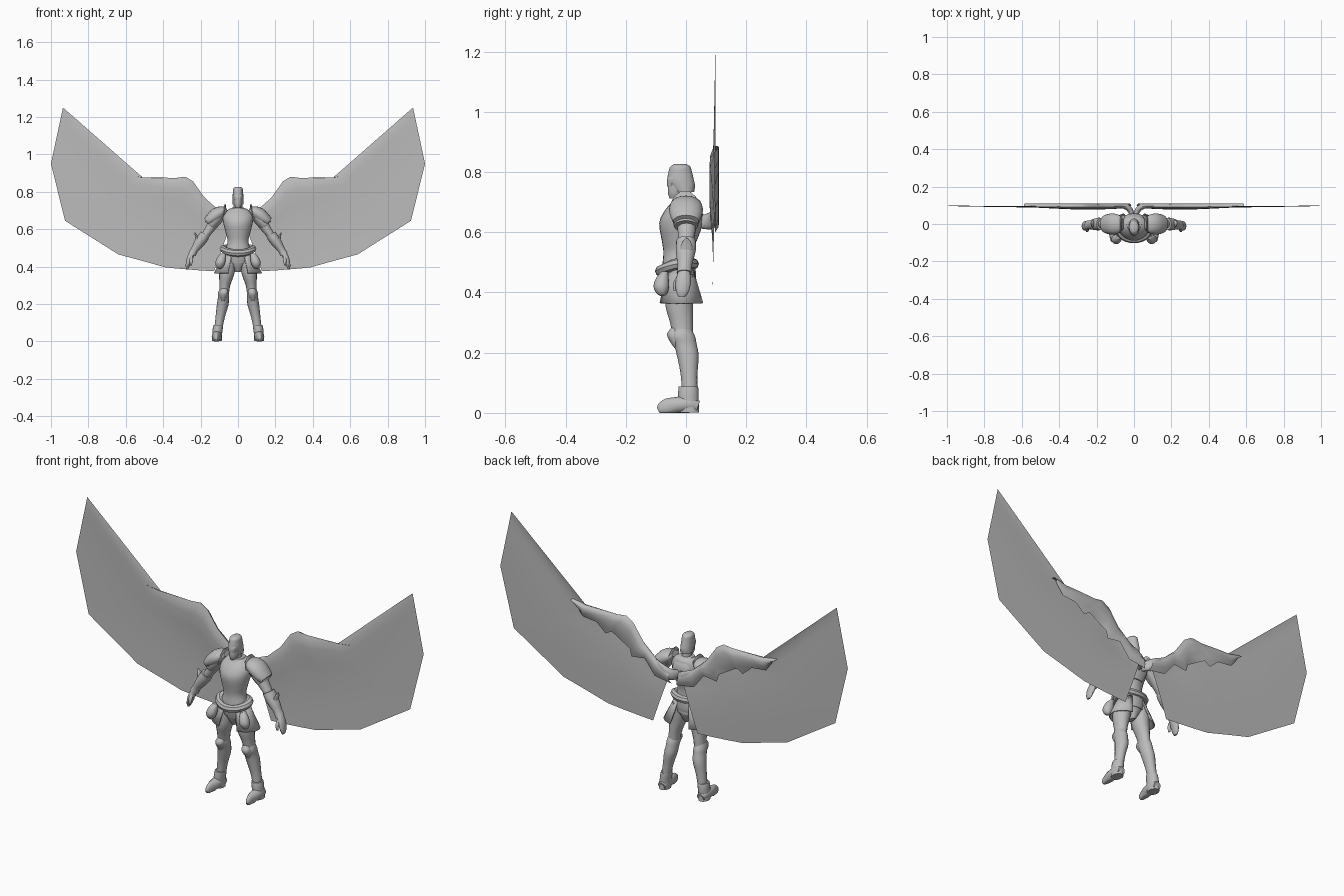
import bpy, bmesh, math
from mathutils import Vector

grey = bpy.data.materials.new("plain grey")
grey.diffuse_color = (0.5, 0.5, 0.5, 1)


def finish(name, bm, mirror=False, angle=40, closed=True):
    if closed:
        bmesh.ops.recalc_face_normals(bm, faces=bm.faces)
    me = bpy.data.meshes.new(name)
    bm.to_mesh(me)
    bm.free()
    me.materials.append(grey)
    ob = bpy.data.objects.new(name, me)
    bpy.context.collection.objects.link(ob)
    if mirror:
        ob.modifiers.new("mirror", 'MIRROR').use_mirror_merge = False
    bpy.ops.object.select_all(action='DESELECT')
    ob.select_set(True)
    bpy.context.view_layer.objects.active = ob
    bpy.ops.object.shade_smooth_by_angle(angle=math.radians(angle))
    return ob


def spline(keys, steps):
    """Catmull-Rom interpolation of tuples."""
    out = []
    for i in range(len(keys) - 1):
        a, b, c, d = (keys[max(i - 1, 0)], keys[i], keys[i + 1],
                      keys[min(i + 2, len(keys) - 1)])
        for k in range(steps):
            t = k / steps
            out.append([0.5 * (2 * q + (r - p) * t + (2 * p - 5 * q + 4 * r - s) * t * t
                               + (3 * q - p - 3 * r + s) * t ** 3)
                        for p, q, r, s in zip(a, b, c, d)])
    return out + [list(keys[-1])]


def loft(name, keys, axis=(0, 1, 0), mirror=False, n=16, steps=3, level=False):
    """Skin of ellipses (x, y, z, radius across, radius along axis)."""
    rings = spline(keys, steps)
    bm, loops = bmesh.new(), []
    ax = Vector(axis)
    for i, (x, y, z, ra, rb) in enumerate(rings):
        tan = Vector(rings[min(i + 1, len(rings) - 1)][:3]) - Vector(rings[max(i - 1, 0)][:3])
        if level:
            tan = Vector((0, 0, 1))
        side = tan.cross(ax).normalized()
        loops.append([bm.verts.new(Vector((x, y, z))
                                   + side * max(ra, .001) * math.cos(2 * math.pi * k / n)
                                   + ax * max(rb, .001) * math.sin(2 * math.pi * k / n))
                      for k in range(n)])
    for a, b in zip(loops, loops[1:]):
        for k in range(n):
            bm.faces.new((a[k], a[(k + 1) % n], b[(k + 1) % n], b[k]))
    bm.faces.new(loops[0])
    bm.faces.new(loops[-1])
    return finish(name, bm, mirror)


def grid(name, rows, mirror=True, angle=40):
    """Open sheet through rows of points."""
    bm = bmesh.new()
    vs = [[bm.verts.new(p) for p in r] for r in rows]
    for a, b in zip(vs, vs[1:]):
        for k in range(len(a) - 1):
            bm.faces.new((a[k], a[k + 1], b[k + 1], b[k]))
    return finish(name, bm, mirror, angle)


# torso: waist, breastplate, shoulders
loft("torso", [(0, -.02, .42, .06, .05), (0, -.025, .47, .072, .055), (0, -.025, .53, .056, .05),
               (0, -.025, .57, .063, .055), (0, -.02, .63, .078, .069), (0, -.012, .67, .08, .06),
               (0, -.002, .70, .06, .045), (0, 0, .715, .03, .03)], level=True, n=24)
loft("back_plate", [(0, .025, .57, .03, .01), (0, .035, .62, .05, .018),
                    (0, .035, .67, .05, .02), (0, .03, .70, .03, .01)], level=True)
loft("collar", [(0, -.005, .685, .05, .045), (0, -.005, .705, .042, .04),
                (0, -.005, .713, .038, .036)], level=True)
loft("neck", [(0, -.005, .69, .024, .026), (0, -.01, .75, .022, .026)], level=True)
loft("pelvis", [(0, -.02, .37, .012, .025), (0, -.02, .40, .035, .04),
                (0, -.02, .44, .07, .052), (0, -.02, .48, .07, .052)], level=True)

# belt: a thick tilted ring, higher at the back
bm = bmesh.new()
ring = []
for i in range(28):
    a = 2 * math.pi * i / 28
    c, s = math.cos(a), math.sin(a)
    ring.append([bm.verts.new(((.078 + .02 * math.cos(b)) * c,
                               -.03 + (.055 + .018 * math.cos(b)) * s,
                               .483 + .012 * s + .012 * c * c + .019 * math.sin(b)))
                 for b in [2 * math.pi * j / 8 for j in range(8)]])
for i in range(28):
    for j in range(8):
        p, q = ring[i], ring[(i + 1) % 28]
        bm.faces.new((p[j], q[j], q[(j + 1) % 8], p[(j + 1) % 8]))
finish("belt", bm)

# hip skirt plates and front pads
rows = []
for z, rx, ry, cy in [(.475, .075, .05, -.02), (.43, .096, .062, -.018), (.365, .128, .08, -.015)]:
    rows.append([(rx * math.cos(math.radians(a)), cy + ry * math.sin(math.radians(a)), z)
                 for a in range(-65, 66, 13)])
skirt = grid("hip_skirt", rows)
skirt.modifiers.new("thickness", 'SOLIDIFY').thickness = .006
loft("hip_pad", [(.08, -.07, .47, .012, .01), (.088, -.078, .45, .022, .02),
                 (.095, -.082, .42, .026, .026), (.098, -.08, .395, .016, .016),
                 (.098, -.078, .388, .004, .004)], level=True, mirror=True)

# head and helmet
loft("face", [(0, -.038, .712, .012, .016), (0, -.032, .73, .02, .028),
              (0, -.022, .76, .024, .038), (0, -.02, .79, .024, .036)], level=True)
loft("helmet", [(0, -.004, .733, .029, .031), (0, -.012, .755, .029, .042),
                (0, -.018, .775, .029, .044), (0, -.019, .80, .027, .039),
                (0, -.019, .817, .025, .034), (0, -.019, .826, .014, .022)], level=True)
loft("visor", [(0, -.05, .752, .016, .013), (0, -.045, .775, .023, .018),
               (0, -.04, .785, .023, .016)], level=True)

# arms
loft("upper_arm", [(.085, 0, .69, .03, .03), (.115, .002, .655, .033, .034),
                   (.145, .002, .61, .026, .03), (.18, 0, .56, .02, .024),
                   (.2, 0, .53, .02, .022)], mirror=True)
loft("gauntlet", [(.176, 0, .574, .027, .032), (.19, 0, .55, .029, .034),
                  (.212, -.002, .52, .026, .03), (.232, -.004, .49, .02, .024),
                  (.246, -.006, .465, .021, .025)], mirror=True)
loft("elbow_guard", [(.232, .002, .582, .002, .003), (.222, .002, .56, .008, .018),
                     (.216, 0, .53, .012, .022), (.226, 0, .505, .006, .012)], mirror=True)
loft("hand", [(.243, -.006, .475, .014, .018), (.255, -.008, .45, .016, .024),
              (.264, -.01, .425, .014, .025), (.27, -.012, .40, .01, .02),
              (.272, -.014, .385, .005, .01)], mirror=True)
loft("thumb", [(.25, -.022, .455, .008, .008), (.25, -.035, .43, .009, .008),
               (.252, -.036, .405, .004, .005)], mirror=True)

# shoulder armour
loft("pauldron", [(.06, 0, .708, .012, .03), (.085, 0, .695, .03, .05),
                  (.115, 0, .677, .037, .056), (.145, 0, .653, .032, .052),
                  (.164, 0, .637, .026, .042)], mirror=True)
loft("pauldron_lower", [(.10, 0, .672, .03, .045), (.13, 0, .645, .036, .046),
                        (.15, 0, .62, .032, .04)], mirror=True)
loft("shoulder_fin", [(.078, -.003, .675, .008, .046), (.071, -.003, .71, .006, .042),
                      (.069, -.003, .735, .003, .016)], level=True, mirror=True)

# legs
loft("thigh", [(.045, -.02, .46, .035, .045), (.056, -.022, .40, .044, .047),
               (.062, -.022, .35, .039, .045), (.07, -.015, .30, .029, .038),
               (.075, -.01, .25, .026, .033)], level=True, mirror=True)
loft("greave", [(.076, -.012, .278, .024, .03), (.077, -.012, .255, .03, .042),
                (.078, -.003, .23, .03, .038), (.083, .006, .19, .031, .036),
                (.095, .01, .13, .025, .028), (.104, .012, .075, .022, .026)],
     level=True, mirror=True)
loft("knee_guard", [(.074, -.034, .288, .012, .01), (.075, -.04, .262, .023, .023),
                    (.078, -.034, .235, .018, .018), (.08, -.028, .215, .008, .01)],
     level=True, mirror=True)
loft("ankle_cuff", [(.105, .008, .088, .026, .032), (.108, .008, .07, .027, .034),
                    (.111, .008, .04, .026, .034), (.113, .01, .001, .026, .034)],
     level=True, mirror=True)
loft("foot", [(.112, .04, .02, .02, .02), (.113, .01, .028, .028, .027),
              (.114, -.03, .026, .027, .025), (.115, -.06, .018, .03, .017),
              (.116, -.083, .012, .022, .011), (.116, -.092, .008, .008, .006)],
     axis=(1, 0, 0), mirror=True).data.transform
foot = bpy.data.objects["foot"]
for v in foot.data.vertices:      # flat sole
    v.co.z = max(v.co.z, 0)

# wing membrane: columns between the leading edge and the trailing edge
top = [(.03, .65), (.107, .705), (.18, .77), (.24, .855), (.28, .88), (.33, .874),
       (.51, .877), (.936, 1.25)]
low = [(.128, .375), (.21, .38), (.30, .387), (.385, .395), (.51, .43), (.64, .465),
       (.925, .645), (1.0, .95)]
bulge = [.008, .015, .018, .02, .02, .018, .008, 0]
rows = []
for t, k in [(0, .4), (.06, .9), (.14, 1), (.28, .6), (.5, .15), (.75, 0), (1, 0)]:
    row = []
    for (x0, z0), (x1, z1), b in zip(top, low, bulge):
        z = z0 + (z1 - z0) * t
        base = .088 + .01 * min(max((z - .4) / .4, 0), 1)
        row.append((x0 + (x1 - x0) * t, base - b * k, z))
    rows.append(row)
grid("wing_membrane", rows, angle=60)

# folded rim behind the leading edge, with a ragged lower border
rim_top = [(.03, .65), (.107, .705), (.15, .74), (.18, .77), (.24, .855), (.28, .88),
           (.33, .874), (.42, .875), (.51, .877), (.59, .888)]
rim_low = [(.014, .60), (.112, .615), (.17, .69), (.245, .68), (.256, .719), (.36, .78),
           (.395, .76), (.446, .805), (.527, .814), (.57, .872)]
rows = []
for t, y in [(0, .09), (.08, .104), (.3, .11), (.65, .108), (1, .097)]:
    rows.append([(a + (c - a) * t, y, b + (d - b) * t)
                 for (a, b), (c, d) in zip(rim_top, rim_low)])
grid("wing_rim", rows, angle=60)

# wing root joining the back
loft("wing_root", [(.012, .035, .635, .014, .02), (.014, .06, .635, .014, .024),
                   (.03, .085, .64, .016, .03), (.06, .095, .655, .012, .03),
                   (.11, .097, .685, .008, .02)], axis=(0, 0, 1), mirror=True)
